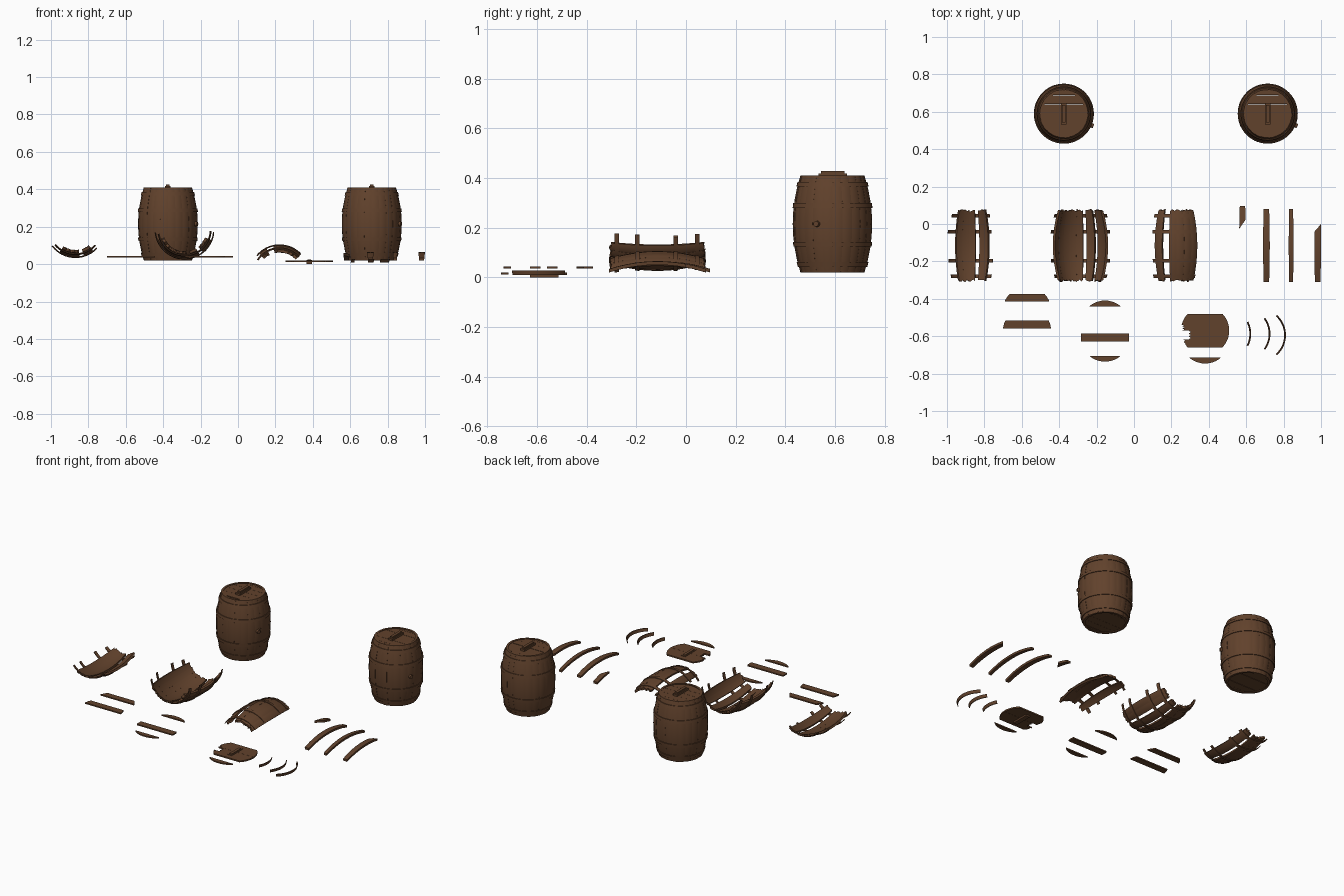
import bpy, bmesh, math, random
from mathutils import Matrix, Vector

random.seed(4)
if "Cube" in bpy.data.objects:
    bpy.data.objects.remove(bpy.data.objects["Cube"])

LENGTH, END_R, BULGE, LID_R = 0.39, 0.129, 0.031, 0.129
HOOPS = (0.08, 0.29, 0.69, 0.91)
UP = -math.pi / 2          # angle that points upward on a lying barrel

wood = bpy.data.materials.new("brown wood")
color = (0.12, 0.054, 0.025, 1)
wood.diffuse_color = color
wood.use_nodes = True
shader = wood.node_tree.nodes["Principled BSDF"]
shader.inputs["Base Color"].default_value = color
shader.inputs["Roughness"].default_value = 0.8


def radius(t):
    return END_R + BULGE * (1 - (2 * t - 1) ** 2)


def shell(bm, a0, a1, t0, t1, out=0.0, thick=0.014, cols=4, rows=8,
          groove=0.0, jag=0.0, skew0=0.0, skew1=0.0):
    """Curved slab on the barrel surface, with optional broken ends."""
    layers = []
    ends = [(t0 + skew0 * i / cols + random.uniform(0, jag),
             t1 - skew1 * (1 - i / cols) - random.uniform(0, jag))
            for i in range(cols + 1)]
    for depth in (0, thick):
        grid = []
        for i, (s, e) in enumerate(ends):
            a = a0 + (a1 - a0) * i / cols
            cut = groove if i in (0, cols) and depth == 0 else 0
            line = []
            for j in range(rows + 1):
                t = s + (e - s) * j / rows
                r = radius(t) + out - depth - cut
                line.append(bm.verts.new((r * math.cos(a), r * math.sin(a),
                                          LENGTH * (t - 0.5))))
            grid.append(line)
        layers.append(grid)
    o, n = layers
    for i in range(cols):
        for j in range(rows):
            for g in (o, n):
                bm.faces.new((g[i][j], g[i + 1][j], g[i + 1][j + 1], g[i][j + 1]))
        for j in (0, rows):
            bm.faces.new((o[i][j], o[i + 1][j], n[i + 1][j], n[i][j]))
    for i in (0, cols):
        for j in range(rows):
            bm.faces.new((o[i][j], o[i][j + 1], n[i][j + 1], n[i][j]))


def lid_plank(bm, y0, y1, z=0.0, thick=0.009, left=-1.0):
    """Slice of the round lid; left trims a broken end."""
    ys = [y0 + (y1 - y0) * i / 6 for i in range(7)]
    half = [math.sqrt(LID_R ** 2 - y * y) for y in ys]
    pts = list(zip(half, ys))
    pts += [(max(-h, left + (0.012 * (i % 2) if left > -1 else 0)), y)
            for i, (h, y) in enumerate(reversed(list(zip(half, ys))))]
    rings = [[bm.verts.new((x, y, h)) for x, y in pts] for h in (z, z + thick)]
    for ring in rings:
        bm.faces.new(ring)
    for i in range(len(pts)):
        k = (i + 1) % len(pts)
        bm.faces.new((rings[0][i], rings[0][k], rings[1][k], rings[1][i]))


def box(bm, size, loc):
    m = Matrix.Translation(loc) @ Matrix.Diagonal((*size, 1))
    bmesh.ops.create_cube(bm, size=1, matrix=m)


def finish(name, bm, loc, lying=False):
    bmesh.ops.recalc_face_normals(bm, faces=bm.faces[:])
    mesh = bpy.data.meshes.new(name)
    bm.to_mesh(mesh)
    bm.free()
    mesh.materials.append(wood)
    ob = bpy.data.objects.new(name, mesh)
    bpy.context.scene.collection.objects.link(ob)
    ob.location = loc
    if lying:
        ob.rotation_euler.x = -math.pi / 2
    bpy.ops.object.select_all(action='DESELECT')
    ob.select_set(True)
    bpy.context.view_layer.objects.active = ob
    bpy.ops.object.shade_smooth_by_angle(angle=math.radians(30))
    return ob


def hoop(bm, t, a0, a1, cols):
    shell(bm, a0, a1, t - 0.024, t + 0.024, 0.004, 0.0045, cols, 1)


def handle(bm, z, height):
    box(bm, (0.03, 0.115, height * 0.6), (0, 0, z + height * 0.3))
    box(bm, (0.018, 0.095, height * 0.4), (0, 0, z + height * 0.8))


def whole_barrel(side, x):
    loc = (x, 0.59, 0.215)
    bm = bmesh.new()
    count = 24
    for i in range(count):
        a = math.tau * i / count
        shell(bm, a, a + math.tau / count, 0, 1, random.uniform(-0.001, 0.001),
              groove=0.0012)
    finish(side + "_barrel_staves", bm, loc)
    bm = bmesh.new()
    for t in HOOPS:
        hoop(bm, t, 0, math.tau, 48)
    finish(side + "_barrel_hoops", bm, loc)
    bm = bmesh.new()
    edges = (-0.128, -0.098, -0.05, 0, 0.05, 0.098, 0.128)
    for y0, y1 in zip(edges, edges[1:]):
        for z in (0.182, -0.19):
            lid_plank(bm, y0 + 0.0005, y1 - 0.0005, z + random.uniform(-0.001, 0.001))
    finish(side + "_barrel_lids", bm, loc)
    bm = bmesh.new()
    handle(bm, 0.191, 0.021)
    finish(side + "_barrel_handle", bm, loc)
    # Bung plug in the side
    bm = bmesh.new()
    m = (Matrix.Rotation(-0.4, 4, 'Z') @ Matrix.Translation((0.162, 0, 0))
         @ Matrix.Rotation(math.pi / 2, 4, 'Y'))
    bmesh.ops.create_cone(bm, cap_ends=True, segments=12, radius1=0.014,
                          radius2=0.011, depth=0.02, matrix=m)
    finish(side + "_barrel_bung", bm, loc)


whole_barrel("right", -0.375)
whole_barrel("left", 0.715)


def broken_section(name, loc, sign, strips, reach):
    """Lying part of a barrel; strips are (x start, x end, stave count)."""
    def angle(x):
        return sign * math.acos(x / 0.16)
    bm = bmesh.new()
    for x0, x1, count in strips:
        a0, a1 = angle(x0), angle(x1)
        for i in range(count):
            step = (a1 - a0) / count
            shell(bm, a0 + step * i, a0 + step * (i + 1), 0, 1,
                  random.uniform(-0.001, 0.001), groove=0.0012, jag=0.035)
    finish(name + "_staves", bm, loc, True)
    bm = bmesh.new()
    for t in HOOPS:
        hoop(bm, t, angle(reach[0]) + random.uniform(-0.08, 0.08),
             angle(reach[1]) + random.uniform(-0.08, 0.08), 20)
    finish(name + "_hoops", bm, loc, True)


broken_section("shallow_section", (-0.869, -0.115, 0.193), 1,
               [(-0.088, 0.024, 3), (0.046, 0.098, 1)], (-0.122, 0.116))
broken_section("deep_section", (-0.286, -0.115, 0.185), 1,
               [(-0.149, 0.016, 5), (0.035, 0.083, 1), (0.1, 0.149, 2)],
               (-0.159, 0.159))
broken_section("arched_section", (0.222, -0.115, -0.055), -1,
               [(-0.112, -0.072, 1), (-0.035, 0.117, 4)], (-0.128, 0.113))

# Loose staves: x, y, start, end, start slant, end slant
for name, x, y, t0, t1, s0, s1 in (
        ("stave_stub", 0.58, -0.098, 0.69, 1, 0.12, 0),
        ("loose_stave_a", 0.708, -0.115, 0, 1, 0, 0),
        ("loose_stave_b", 0.84, -0.115, 0, 1, 0, 0),
        ("snapped_stave", 0.982, -0.115, 0, 0.79, 0, 0.1)):
    bm = bmesh.new()
    w = 0.112 if name != "loose_stave_b" else 0.08
    shell(bm, UP - w, UP + w, t0, t1, skew0=s0, skew1=s1)
    finish(name, bm, (x, y, -0.095), True)

# Loose lid planks: x, y, slice start, slice end, height
for i, (x, y, y0, y1, z) in enumerate((
        (-0.572, -0.463, 0.048, 0.088, 0.036), (-0.572, -0.573, 0.013, 0.056, 0.036),
        (-0.155, -0.538, 0.098, 0.128, 0.036), (-0.155, -0.607, -0.022, 0.022, 0.036),
        (-0.155, -0.607, -0.128, -0.098, 0.036), (0.38, -0.617, -0.128, -0.098, 0.012))):
    bm = bmesh.new()
    lid_plank(bm, y0, y1, thick=0.008)
    finish(f"lid_plank_{i + 1}", bm, (x, y, z))

# Broken lid with a notch and its handle
bm = bmesh.new()
for y0, y1, left in ((0.03, 0.09, -1), (0.001, 0.03, -0.122),
                     (-0.047, 0, -0.088), (-0.09, -0.047, -0.118)):
    lid_plank(bm, y0, y1, left=left)
finish("broken_lid", bm, (0.38, -0.57, 0.01))
bm = bmesh.new()
handle(bm, 0.016, 0.01)
box(bm, (0.03, 0.115, 0.012), (0, 0, 0.006))
finish("broken_lid_handle", bm, (0.38, -0.57, 0))

# Loose hoop fragments: outer x, y, half angle
for i, (x, y, half) in enumerate(((0.624, -0.587, 0.47), (0.727, -0.587, 0.63),
                                  (0.81, -0.594, 0.84))):
    bm = bmesh.new()
    hoop(bm, 0.08, -half, half, 16)
    finish(f"hoop_fragment_{i + 1}", bm, (x - 0.142, y, 0.182))
